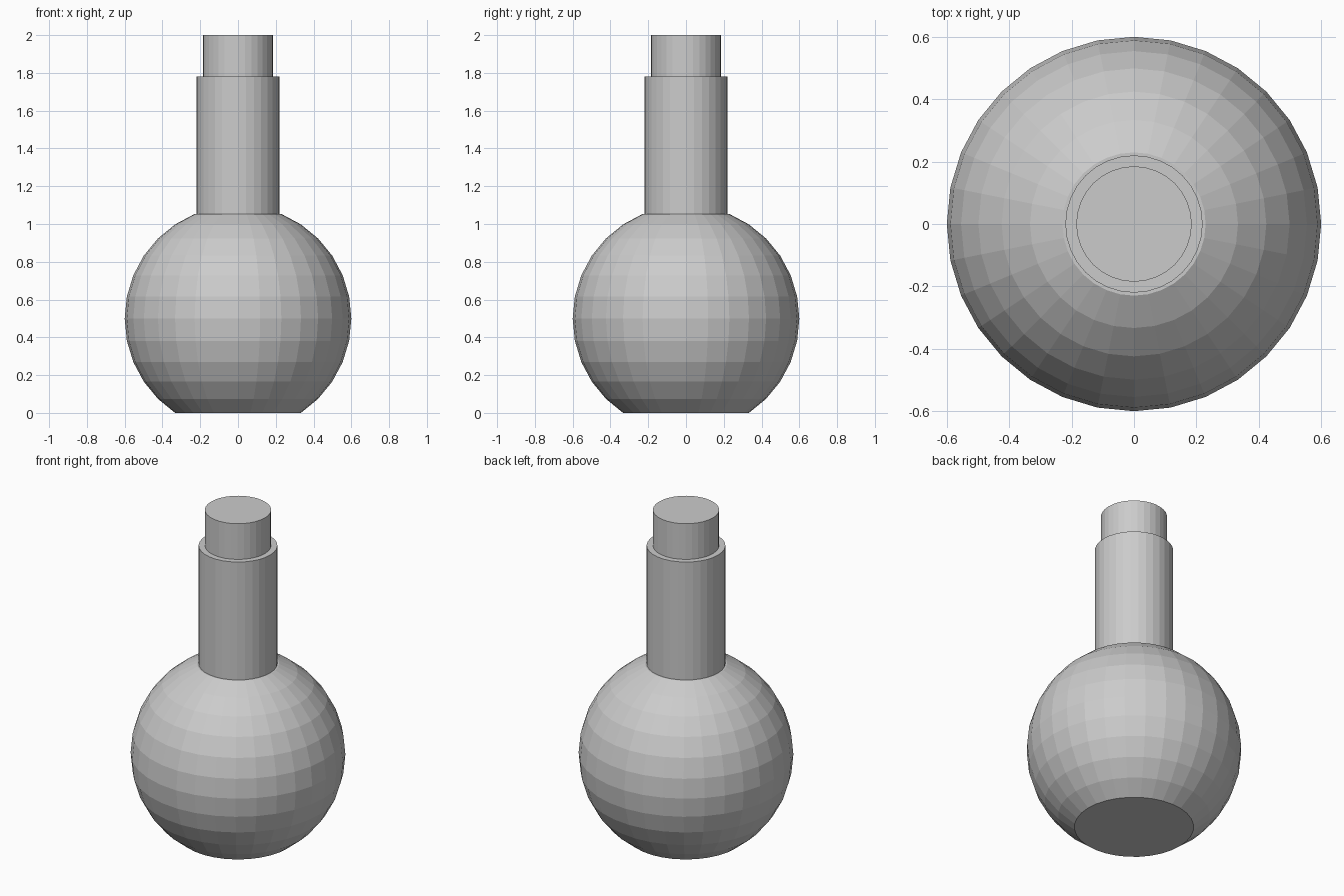
import bpy, bmesh
from math import sin, cos, radians

cube = bpy.data.objects.get("Cube")
if cube:
    bpy.data.objects.remove(cube, do_unlink=True)

grey = bpy.data.materials.new("light_grey")
grey.use_nodes = True
colour = (0.6, 0.6, 0.6, 1)
grey.diffuse_color = colour
grey.node_tree.nodes["Principled BSDF"].inputs["Base Color"].default_value = colour

SIDES = 32


def turned(name, profile):
    """Closed, flat-shaded solid from (radius, height) rings."""
    bm = bmesh.new()
    rings = []
    for r, z in profile:
        angles = [radians(360 * i / SIDES) for i in range(SIDES)]
        rings.append([bm.verts.new((r * cos(a), r * sin(a), z)) for a in angles])
    for low, high in zip(rings, rings[1:]):
        for i in range(SIDES):
            j = (i + 1) % SIDES
            bm.faces.new((low[i], low[j], high[j], high[i]))
    bm.faces.new(rings[0][::-1])
    bm.faces.new(rings[-1])
    mesh = bpy.data.meshes.new(name)
    bm.to_mesh(mesh)
    bm.free()
    mesh.materials.append(grey)
    obj = bpy.data.objects.new(name, mesh)
    bpy.context.collection.objects.link(obj)
    return obj


# Round body: sphere with its lowest and highest rings cut off flat
RADIUS, STEP = 0.6, 11.25
base = RADIUS * sin(radians(5 * STEP))
turned("body", [(RADIUS * cos(radians(k * STEP)), base + RADIUS * sin(radians(k * STEP)))
                for k in range(-5, 7)])

# Neck and stopper
turned("neck", [(0.22, 1.04), (0.22, 1.78)])
turned("stopper", [(0.185, 1.76), (0.185, 2.0)])
